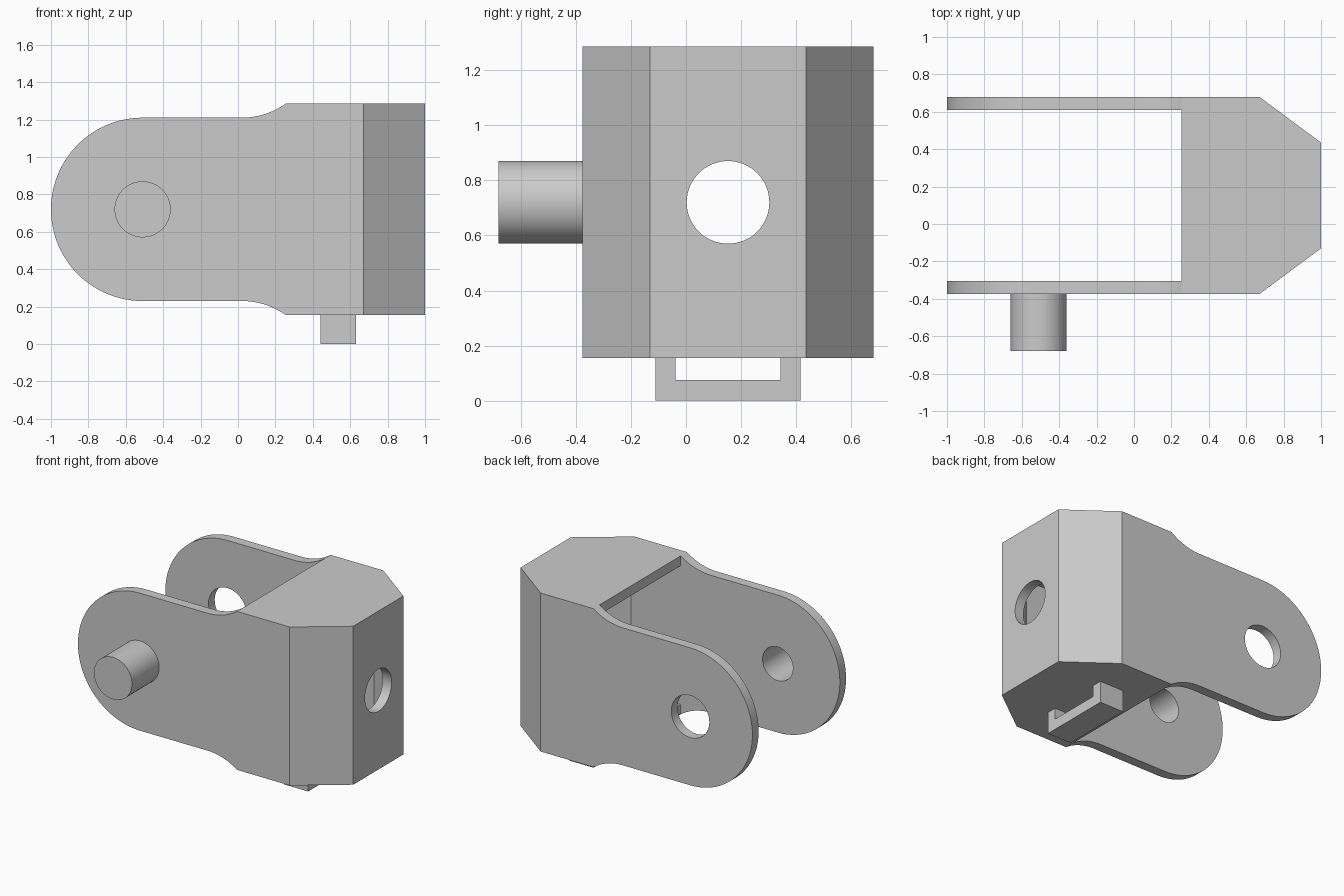
import bpy, bmesh
from math import sin, cos, pi, asin, radians
from mathutils import Matrix, Vector

if "Cube" in bpy.data.objects:
    bpy.data.objects.remove(bpy.data.objects["Cube"], do_unlink=True)

grey = bpy.data.materials.new("light grey")
grey.use_nodes = True
colour = (0.6, 0.6, 0.6, 1)
grey.diffuse_color = colour
grey.node_tree.nodes["Principled BSDF"].inputs["Base Color"].default_value = colour

MID_Y, MID_Z = 0.1525, 0.72      # centre lines of the body
HALF_W, HALF_H = 0.5275, 0.565   # half width and height of the block
WALL = 0.07
FACE_X = 0.255                   # where the block starts
PIVOT_X, ARM_R = -0.51, 0.49


def make(name, bm):
    bmesh.ops.recalc_face_normals(bm, faces=bm.faces)
    mesh = bpy.data.meshes.new(name)
    bm.to_mesh(mesh)
    bm.free()
    mesh.materials.append(grey)
    obj = bpy.data.objects.new(name, mesh)
    bpy.context.scene.collection.objects.link(obj)
    return obj


def prism(name, points, axis, low, high):
    """Extrude an outline along y (points are x, z) or z (points are x, y)."""
    place = (lambda a, b, t: (a, t, b)) if axis == "Y" else (lambda a, b, t: (a, b, t))
    bm = bmesh.new()
    face = bm.faces.new([bm.verts.new(place(a, b, low)) for a, b in points])
    moved = bmesh.ops.extrude_face_region(bm, geom=[face])["geom"]
    bmesh.ops.translate(bm, vec=Vector(place(0, 0, high - low)),
                        verts=[v for v in moved if isinstance(v, bmesh.types.BMVert)])
    return make(name, bm)


def cylinder(name, centre, radius, length, axis):
    bm = bmesh.new()
    turn = Matrix.Rotation(pi / 2, 4, "X" if axis == "Y" else "Y")
    bmesh.ops.create_cone(bm, cap_ends=True, segments=64, radius1=radius, radius2=radius,
                          depth=length, matrix=Matrix.Translation(centre) @ turn)
    return make(name, bm)


def combine(target, tool, operation):
    mod = target.modifiers.new(operation, "BOOLEAN")
    mod.operation, mod.solver, mod.object = operation, "EXACT", tool
    bpy.context.view_layer.update()
    result = bpy.data.meshes.new_from_object(
        target.evaluated_get(bpy.context.evaluated_depsgraph_get()))
    target.modifiers.clear()
    target.data = result
    bpy.data.objects.remove(tool, do_unlink=True)


def mirrored(half):
    return half + [(a, -b) for a, b in reversed(half)]


# Side silhouette: round arm end, straight run, concave flare, block
step = HALF_H - ARM_R
start = 0.02
run = FACE_X - start
flare_r = (run ** 2 + step ** 2) / (2 * step)
sweep = asin(run / flare_r)
half = [(PIVOT_X - ARM_R * cos(a), ARM_R * sin(a))
        for a in [pi / 2 * (i + 0.5) / 32 for i in range(32)]]
half.append((PIVOT_X, ARM_R))
half += [(start + flare_r * sin(sweep * i / 12), ARM_R + flare_r * (1 - cos(sweep * i / 12)))
         for i in range(13)]
half.append((1.1, HALF_H))
side = [(x, MID_Z + z) for x, z in mirrored(half)]
body = prism("clevis_body", side, "Y", -0.6, 0.9)

# Plan silhouette with the chamfered nose
plan = mirrored([(-1.1, HALF_W), (0.67, HALF_W), (1.0, 0.2825)])
combine(body, prism("plan", [(x, MID_Y + y) for x, y in plan], "Z", -0.2, 1.6), "INTERSECT")

# Gap between the arms and the hollow inside the block
inner = HALF_W - WALL
gap = mirrored([(-1.2, inner), (FACE_X, inner)])
combine(body, prism("gap", [(x, MID_Y + y) for x, y in gap], "Z", -0.2, 1.6), "DIFFERENCE")
hollow = mirrored([(0.1, inner), (0.647, inner), (1.0 - WALL, 0.2475)])
combine(body, prism("hollow", [(x, MID_Y + y) for x, y in hollow], "Z",
                    MID_Z - HALF_H + WALL, MID_Z + HALF_H - WALL), "DIFFERENCE")

# Holes in the nose and the back arm
combine(body, cylinder("nose_hole", (1, MID_Y, MID_Z), 0.15, 0.4, "X"), "DIFFERENCE")
combine(body, cylinder("arm_hole", (PIVOT_X, 0.65, MID_Z), 0.15, 0.4, "Y"), "DIFFERENCE")

# Hollow pin on the front arm, closed at its outer end
combine(body, cylinder("pin", (PIVOT_X, -0.51, MID_Z), 0.15, 0.34, "Y"), "UNION")
combine(body, cylinder("bore", (PIVOT_X, -0.4, MID_Z), 0.12, 0.5, "Y"), "DIFFERENCE")

# Square loop under the block
base = MID_Z - HALF_H
outer_y, inner_y, bar = 0.2625, 0.19, 0.075
bm = bmesh.new()
loop = mirrored([(base, outer_y), (0, outer_y)]) + mirrored([(base, -inner_y), (bar, -inner_y)])
face = bm.faces.new([bm.verts.new((0.44, MID_Y + y, z)) for z, y in loop])
moved = bmesh.ops.extrude_face_region(bm, geom=[face])["geom"]
bmesh.ops.translate(bm, vec=(0.19, 0, 0),
                    verts=[v for v in moved if isinstance(v, bmesh.types.BMVert)])
make("bottom_loop", bm)

# Smooth the round faces and keep the edges sharp
bpy.ops.object.select_all(action="DESELECT")
body.select_set(True)
bpy.context.view_layer.objects.active = body
bpy.ops.object.shade_smooth_by_angle(angle=radians(30))
